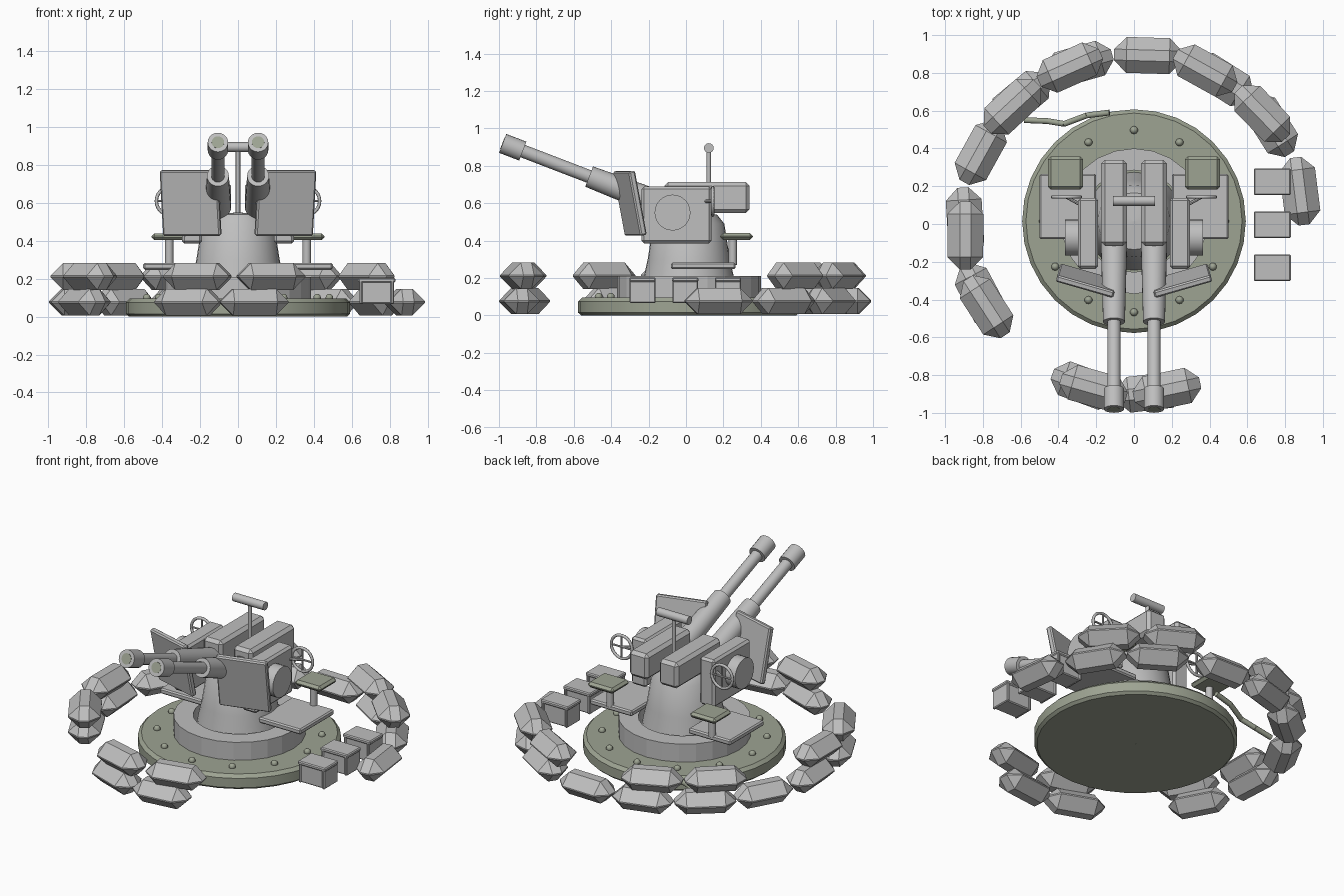
import bpy, bmesh, math, random
from math import sin, cos, pi, radians
from mathutils import Vector, Matrix

random.seed(4)
if "Cube" in bpy.data.objects:
    bpy.data.objects.remove(bpy.data.objects["Cube"])


def material(name, rgb):
    m = bpy.data.materials.new(name)
    m.use_nodes = True
    m.diffuse_color = (*rgb, 1)
    m.node_tree.nodes["Principled BSDF"].inputs["Base Color"].default_value = (*rgb, 1)
    return m


GREY = material("light_grey", (0.52, 0.52, 0.52))
OLIVE = material("olive_grey", (0.34, 0.37, 0.29))
MID_Y = 0.015


def finish(name, bm, mat, smooth=False):
    bmesh.ops.recalc_face_normals(bm, faces=bm.faces)
    me = bpy.data.meshes.new(name)
    bm.to_mesh(me)
    bm.free()
    me.materials.append(mat)
    ob = bpy.data.objects.new(name, me)
    bpy.context.scene.collection.objects.link(ob)
    if smooth:
        bpy.ops.object.select_all(action='DESELECT')
        ob.select_set(True)
        bpy.context.view_layer.objects.active = ob
        bpy.ops.object.shade_smooth_by_angle(angle=radians(40))
    return ob


def box(name, center, size, bevel=0.012, mat=GREY, rot=None):
    bm = bmesh.new()
    bmesh.ops.create_cube(bm, size=1, matrix=Matrix.Diagonal((*size, 1)))
    if bevel:
        bmesh.ops.bevel(bm, geom=bm.edges[:], offset=bevel, segments=1, affect='EDGES')
    turn = rot.to_4x4() if rot else Matrix()
    bm.transform(Matrix.Translation(center) @ turn)
    return finish(name, bm, mat)


def rod(name, a, b, r1, r2=None, sides=20, mat=GREY, smooth=True):
    a, b = Vector(a), Vector(b)
    bm = bmesh.new()
    bmesh.ops.create_cone(bm, cap_ends=True, segments=sides, radius1=r1,
                          radius2=r1 if r2 is None else r2, depth=(b - a).length)
    turn = (b - a).to_track_quat('Z', 'Y').to_matrix().to_4x4()
    bm.transform(Matrix.Translation((a + b) / 2) @ turn)
    return finish(name, bm, mat, smooth)


def lathe(name, profile, sides, mat=GREY, smooth=True):
    bm = bmesh.new()
    rings = [[bm.verts.new((r * cos(2 * pi * i / sides), MID_Y + r * sin(2 * pi * i / sides), z))
              for i in range(sides)] for r, z in profile]
    for lo, hi in zip(rings, rings[1:] + rings[:1]):
        for i in range(sides):
            j = (i + 1) % sides
            bm.faces.new((lo[i], lo[j], hi[j], hi[i]))
    return finish(name, bm, mat, smooth)


# Base plate, turntable ring, pedestal
lathe("base_plate", [(0.001, 0), (0.575, 0), (0.592, 0.015), (0.592, 0.075),
                     (0.572, 0.095), (0.001, 0.095)], 32, OLIVE)
lathe("turntable_ring", [(0.27, 0.09), (0.385, 0.09), (0.385, 0.21), (0.27, 0.21)], 24, smooth=False)
lathe("pedestal", [(0.001, 0.09), (0.26, 0.09), (0.24, 0.21), (0.22, 0.3), (0.19, 0.49),
                   (0.15, 0.54), (0.001, 0.55)], 32)

# Bolts around the base plate
for k in range(12):
    a = k * pi / 6
    bm = bmesh.new()
    bmesh.ops.create_uvsphere(bm, u_segments=10, v_segments=6, radius=0.021)
    bm.transform(Matrix.Translation((0.482 * cos(a), MID_Y + 0.482 * sin(a), 0.1)))
    finish(f"base_bolt_{k + 1}", bm, OLIVE, True)

# Gun direction and its muzzle height
ELEV = radians(21)
AIM = Vector((0, -cos(ELEV), sin(ELEV)))

for side, s in (("left", 1), ("right", -1)):
    # Crew platform and seat
    box(f"{side}_platform", (s * 0.35, 0.092, 0.265), (0.3, 0.345, 0.035), 0.008)
    rod(f"{side}_seat_post", (s * 0.363, 0.25, 0.27), (s * 0.363, 0.25, 0.415), 0.022, sides=14)
    box(f"{side}_seat", (s * 0.363, 0.27, 0.422), (0.185, 0.175, 0.036), 0.015, OLIVE)

    # Cradle box and trunnion
    box(f"{side}_cradle", (s * 0.243, -0.05, 0.538), (0.107, 0.375, 0.305), 0.014)
    rod(f"{side}_trunnion", (s * 0.28, -0.072, 0.55), (s * 0.365, -0.072, 0.55), 0.096, sides=24)

    # Receiver, jacket, barrel, muzzle
    gx = s * 0.106
    box(f"{side}_receiver", (gx, 0.112, 0.63), (0.136, 0.455, 0.165), 0.02)
    tip = Vector((gx, -0.98, 0.92))
    rod(f"{side}_jacket", tip - AIM * 0.95, tip - AIM * 0.495, 0.07, 0.058, 24)
    rod(f"{side}_barrel", tip - AIM * 0.52, tip - AIM * 0.05, 0.035)
    rod(f"{side}_muzzle", tip - AIM * 0.115, tip, 0.054)
    rod(f"{side}_bore", tip - AIM * 0.01, tip + AIM * 0.002, 0.033, mat=OLIVE)

    # Swept and tilted shield plate
    turn = Matrix.Rotation(s * radians(16), 3, 'Z') @ Matrix.Rotation(radians(11), 3, 'X')
    box(f"{side}_shield", (s * 0.25, -0.3, 0.6), (0.315, 0.036, 0.35), 0.008, rot=turn)

    # Handwheel with crossed spokes
    hub = Vector((s * 0.357, 0.143, 0.61))
    bpy.ops.mesh.primitive_torus_add(location=hub, rotation=(pi / 2, 0, 0), major_segments=24,
                                     minor_segments=8, major_radius=0.074, minor_radius=0.009)
    wheel = bpy.context.object
    wheel.name = f"{side}_handwheel"
    wheel.data.materials.append(GREY)
    bpy.ops.object.shade_smooth_by_angle(angle=radians(60))
    for n, d in (("flat", Vector((0.074, 0, 0))), ("upright", Vector((0, 0, 0.074)))):
        rod(f"{side}_{n}_spoke", hub - d, hub + d, 0.006, sides=8)
    rod(f"{side}_wheel_shaft", (s * 0.28, 0.1, 0.61), hub, 0.009, sides=8)

# Sight post and crossbar
rod("sight_post", (0, 0.122, 0.5), (0, 0.122, 0.89), 0.012, sides=12)
rod("sight_bar", (-0.11, 0.122, 0.895), (0.11, 0.122, 0.895), 0.026, sides=16)

# Ammunition boxes with lid and end plates
for k, y in enumerate((-0.232, -0.004, 0.224)):
    box(f"ammo_box_{k + 1}", (0.732, y, 0.132), (0.18, 0.125, 0.128), 0.006)
    box(f"ammo_lid_{k + 1}", (0.732, y, 0.192), (0.196, 0.14, 0.024), 0.006)
    for s in (-1, 1):
        box(f"ammo_end_{k + 1}_{'a' if s < 0 else 'b'}", (0.732 + s * 0.083, y, 0.135),
            (0.018, 0.138, 0.136), 0.005)

# Spent casings trailing off the base
trail = [(-0.13, 0.59, 0.13), (-0.25, 0.575, 0.11), (-0.37, 0.53, 0.075),
         (-0.46, 0.545, 0.045), (-0.58, 0.55, 0.02)]
for k, (a, b) in enumerate(zip(trail, trail[1:])):
    rod(f"casing_{k + 1}", a, b, 0.016, sides=10, mat=OLIVE)

# Two courses of sandbags with gaps at the front left and sides
courses = (("lower", 12, 0.077, (0, 1, 2, 3, 4, 5, 6, 7, 8, 10, 11)),
           ("upper", 40, 0.212, (0, 1, 3, 4, 6, 7, 9, 10)))
for course, start, z, slots in courses:
    for k in slots:
        a = radians(start + 24 * k + random.uniform(-1.5, 1.5))
        turn = Matrix.Rotation(a + pi / 2 + radians(random.uniform(-5, 5)), 3, 'Z')
        box(f"{course}_sandbag_{k + 1}", (0.895 * cos(a), 0.895 * sin(a), z),
            (0.36, 0.19, 0.14), 0.066, rot=turn)
